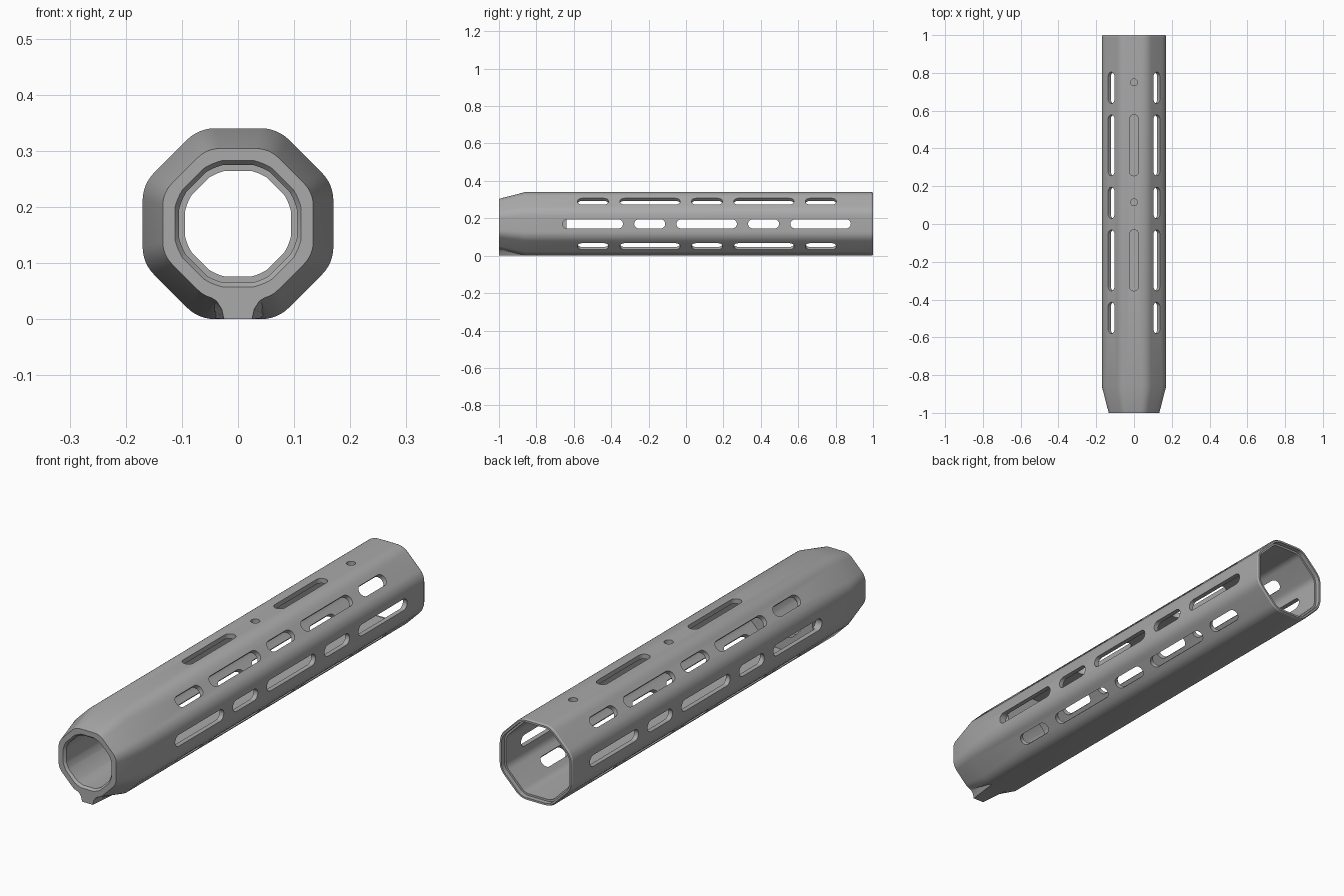
import bpy, bmesh, math
from mathutils import Vector

if "Cube" in bpy.data.objects:
    bpy.data.objects.remove(bpy.data.objects["Cube"])

AXIS = 0.17      # height of the tube's centre line
STEPS = 6        # segments in each rounded corner

grey = bpy.data.materials.new("satin_grey")
grey.use_nodes = True
colour = (0.4, 0.4, 0.4, 1)
grey.diffuse_color = colour
grey.node_tree.nodes["Principled BSDF"].inputs["Base Color"].default_value = colour


def octagon(half, radius):
    """Rounded octagon in x, z around the centre line."""
    centre = (half - radius) / math.cos(math.pi / 8)
    points = []
    for k in range(8):
        mid = math.radians(45 * k + 22.5)
        for s in range(STEPS + 1):
            a = math.radians(45 * (k + s / STEPS))
            points.append((centre * math.cos(mid) + radius * math.cos(a),
                           centre * math.sin(mid) + radius * math.sin(a) + AXIS))
    return points


def circle(radius):
    """Circle whose points line up with the octagon's points."""
    points = []
    for x, z in octagon(0.17, 0.07):
        d = Vector((x, z - AXIS)).normalized() * radius
        points.append((d.x, d.y + AXIS))
    return points


def loft(bm, rings, closed):
    """Skin a list of (y, outline) rings; closed joins last to first."""
    loops = [[bm.verts.new((x, y, z)) for x, z in outline] for y, outline in rings]
    n = len(loops[0])
    pairs = list(zip(loops, loops[1:]))
    if closed:
        pairs.append((loops[-1], loops[0]))
    else:
        bm.faces.new(loops[0])
        bm.faces.new(loops[-1])
    for a, b in pairs:
        for i in range(n):
            j = (i + 1) % n
            bm.faces.new((a[i], a[j], b[j], b[i]))


def finish(bm, name):
    bmesh.ops.recalc_face_normals(bm, faces=bm.faces)
    mesh = bpy.data.meshes.new(name)
    bm.to_mesh(mesh)
    bm.free()
    mesh.materials.append(grey)
    obj = bpy.data.objects.new(name, mesh)
    bpy.context.collection.objects.link(obj)
    return obj


def combine(target, other, operation):
    """Apply a boolean and remove the helper."""
    other.hide_render = True
    mod = target.modifiers.new(operation.lower(), 'BOOLEAN')
    mod.operation, mod.solver, mod.object = operation, 'EXACT', other
    bpy.context.view_layer.objects.active = target
    bpy.ops.object.modifier_apply(modifier=mod.name)
    bpy.data.objects.remove(other)


# Tube: outside, tapered nose, round bore, bulkhead and octagonal cavity
bm = bmesh.new()
loft(bm, [
    (1.0, octagon(0.166, 0.068)),
    (0.992, octagon(0.17, 0.07)),
    (-0.86, octagon(0.17, 0.07)),
    (-1.0, octagon(0.134, 0.055)),
    (-1.0, circle(0.116)),
    (-0.99, circle(0.108)),
    (-0.68, circle(0.108)),
    (-0.68, circle(0.097)),
    (-0.64, circle(0.097)),
    (-0.64, octagon(0.15, 0.045)),
    (0.98, octagon(0.15, 0.045)),
    (0.98, octagon(0.158, 0.055)),
    (1.0, octagon(0.158, 0.055)),
], True)
handguard = finish(bm, "handguard_tube")

# Keel under the nose, flaring back into the flat underside
front = [(0.025, 0), (0.029, 0.018), (0.038, 0.032), (0.06, 0.046)]
back = [(0.044, 0.002), (0.056, 0.012), (0.066, 0.02), (0.08, 0.034)]
bm = bmesh.new()
loft(bm, [(y, half + [(-x, z) for x, z in reversed(half)])
          for y, half in ((-1.0, front), (-0.83, back))], False)
combine(handguard, finish(bm, "nose_keel"), 'UNION')


# Slot cutters on the faces of the tube
def slot(bm, angle, start, end, half):
    a = math.radians(angle)
    out = Vector((math.cos(a), 0, math.sin(a)))
    side = Vector((-math.sin(a), 0, math.cos(a)))
    outline = []
    for centre, turn in ((end - half, 0), (start + half, 180)):
        for s in range(13):
            t = math.radians(turn + 15 * s)
            outline.append((half * math.cos(t), centre + half * math.sin(t)))
    inner, outer = [
        [bm.verts.new(out * r + side * u + Vector((0, y, AXIS))) for u, y in outline]
        for r in (0.14, 0.2)]
    bm.faces.new(inner)
    bm.faces.new(outer)
    for i in range(len(inner)):
        j = (i + 1) % len(inner)
        bm.faces.new((inner[i], inner[j], outer[j], outer[i]))


LONG, SHORT, GAP, HALF = 0.323, 0.166, 0.06, 0.024


def slot_row(bm, angle, start, lengths):
    for length in lengths:
        slot(bm, angle, start, start + length, HALF)
        start += length + GAP


bm = bmesh.new()
for angle in (0, 180):
    slot_row(bm, angle, -0.66, (LONG, SHORT, LONG, SHORT, LONG))
for angle in (45, 135, 225, 315):
    slot_row(bm, angle, -0.58, (SHORT, LONG, SHORT, LONG, SHORT))
for start in (-0.354, 0.255):
    slot(bm, 90, start, start + LONG, HALF)
for y in (0.115, 0.75):
    slot(bm, 90, y - 0.018, y + 0.0181, 0.018)
combine(handguard, finish(bm, "slot_cutters"), 'DIFFERENCE')

# Smooth rounded corners, crisp slot edges
bpy.ops.object.select_all(action='DESELECT')
handguard.select_set(True)
bpy.context.view_layer.objects.active = handguard
bpy.ops.object.shade_smooth_by_angle(angle=math.radians(25))
